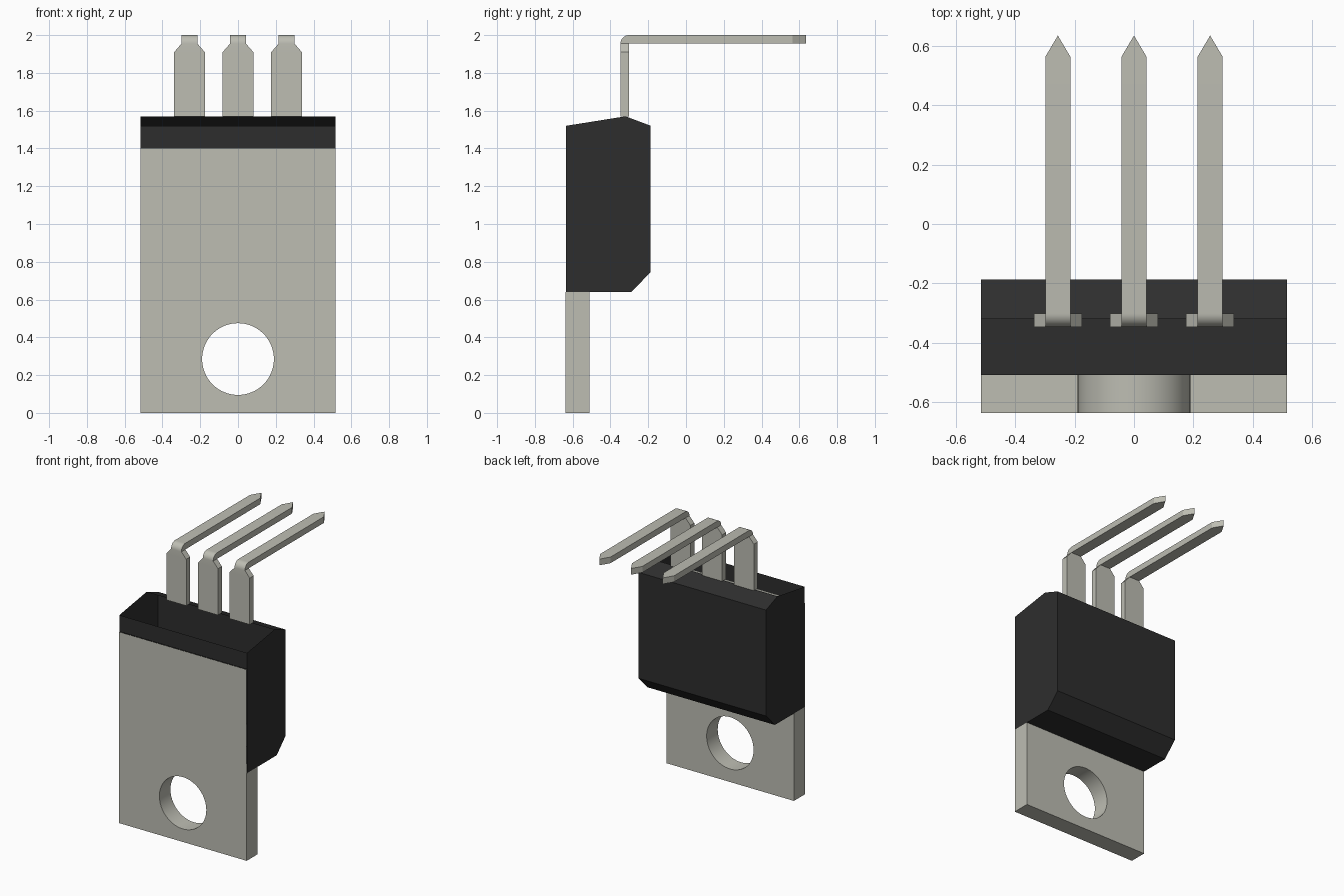
import bpy, bmesh, math

cube = bpy.data.objects.get("Cube")
if cube:
    bpy.data.objects.remove(cube, do_unlink=True)


def material(name, color):
    m = bpy.data.materials.new(name)
    m.diffuse_color = color
    m.use_nodes = True
    bsdf = m.node_tree.nodes["Principled BSDF"]
    bsdf.inputs["Base Color"].default_value = color
    bsdf.inputs["Roughness"].default_value = 0.6
    return m


METAL = material("tinned metal", (0.51, 0.51, 0.45, 1))
BLACK = material("black plastic", (0.027, 0.027, 0.027, 1))


def finish(name, bm, mat, smooth=False):
    bmesh.ops.remove_doubles(bm, verts=bm.verts[:], dist=1e-5)
    bmesh.ops.recalc_face_normals(bm, faces=bm.faces[:])
    me = bpy.data.meshes.new(name)
    bm.to_mesh(me)
    bm.free()
    me.materials.append(mat)
    ob = bpy.data.objects.new(name, me)
    bpy.context.collection.objects.link(ob)
    if smooth:
        bpy.ops.object.select_all(action='DESELECT')
        ob.select_set(True)
        bpy.context.view_layer.objects.active = ob
        bpy.ops.object.shade_smooth_by_angle(angle=math.radians(30))
    return ob


W = 0.517               # half width of tab and body
BACK, FRONT = -0.51, -0.638
BASE, PLATE = 0.64, 1.40  # underside of body, top of front plate


# Mounting tab: pierced front plate, shorter pierced back plate, open top
def loop(bm, pts, y):
    vs = [bm.verts.new((x, y, z)) for x, z in pts]
    es = [bm.edges.new((vs[i], vs[(i + 1) % len(vs)])) for i in range(len(vs))]
    return vs, es


bm = bmesh.new()
N, R, HZ = 64, 0.19, 0.285
circle = [(R * math.cos(2 * math.pi * i / N), HZ + R * math.sin(2 * math.pi * i / N))
          for i in range(N)]
lower = [(-W, BASE), (-W, 0), (W, 0), (W, BASE)]
upper = [(W, PLATE), (-W, PLATE)]
f_out, f_oe = loop(bm, lower + upper, FRONT)
b_out, b_oe = loop(bm, lower, BACK)
f_in, f_ie = loop(bm, circle, FRONT)
b_in, b_ie = loop(bm, circle, BACK)
bmesh.ops.triangle_fill(bm, edges=f_oe + f_ie, use_beauty=True, normal=(0, -1, 0))
bmesh.ops.triangle_fill(bm, edges=b_oe + b_ie, use_beauty=True, normal=(0, 1, 0))
for i in range(3):
    bm.faces.new((f_out[i], f_out[i + 1], b_out[i + 1], b_out[i]))
for i in range(N):
    j = (i + 1) % N
    bm.faces.new((f_in[i], f_in[j], b_in[j], b_in[i]))
finish("mounting_tab", bm, METAL, smooth=True)

# Plastic body: side walls joined by strips, left open along the front of the top
bm = bmesh.new()
profile = [(-0.634, PLATE), (-0.634, 1.52), (-0.32, 1.57), (-0.187, 1.52),
           (-0.187, 0.745), (-0.29, BASE), (BACK, BASE), (-0.634, BASE)]
left = [bm.verts.new((W, y, z)) for y, z in profile]
right = [bm.verts.new((-W, y, z)) for y, z in profile]
bm.faces.new(left)
bm.faces.new(right)
for i in (0, 2, 3, 4, 5):
    bm.faces.new((left[i], left[i + 1], right[i + 1], right[i]))
finish("plastic_body", bm, BLACK)

# Pins: flat bars that narrow, bend backwards and end in a point
Y0, Y1, ZB, T = -0.347, -0.302, 1.955, 0.045
WIDE, SLIM = 0.081, 0.042
# each section: outer (y, z), inner (y, z), half width
sections = [((Y0, 1.57), (Y1, 1.57), WIDE),
            ((Y0, 1.91), (Y1, 1.91), WIDE)]
for k in range(9):
    a = math.pi / 2 * k / 8
    sections.append(((Y1 - T * math.cos(a), ZB + T * math.sin(a)), (Y1, ZB), SLIM))
sections += [((0.565, 2.0), (0.565, ZB), SLIM), ((0.636, 2.0), (0.636, ZB), 0)]


def pin(name, cx):
    bm = bmesh.new()
    rings = []
    for (oy, oz), (iy, iz), h in sections:
        rings.append([bm.verts.new(p) for p in (
            (cx - h, oy, oz), (cx + h, oy, oz), (cx + h, iy, iz), (cx - h, iy, iz))])
    bm.faces.new(rings[0])
    for a, b in zip(rings, rings[1:]):
        for i in range(4):
            j = (i + 1) % 4
            bm.faces.new((a[i], a[j], b[j], b[i]))
    bmesh.ops.dissolve_degenerate(bm, dist=1e-5, edges=bm.edges[:])
    finish(name, bm, METAL, smooth=True)


for name, cx in (("right_pin", -0.257), ("middle_pin", 0), ("left_pin", 0.257)):
    pin(name, cx)
